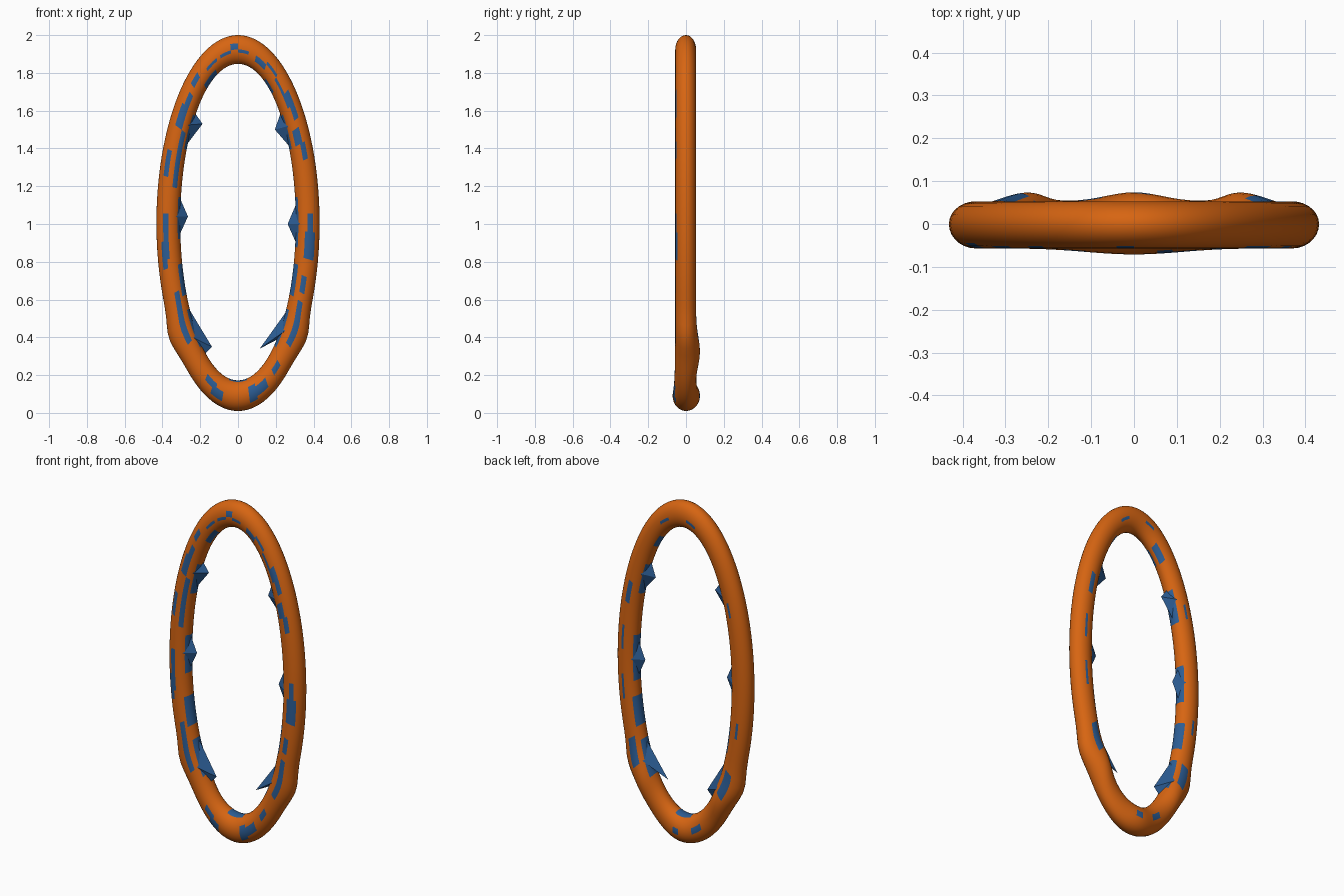
import bpy, bmesh
from math import sin, cos, radians, exp, pi

if "Cube" in bpy.data.objects:
    bpy.data.objects.remove(bpy.data.objects["Cube"])

NT, NP = 120, 28   # steps around the ring, sides of the tube


def material(name, rgb):
    m = bpy.data.materials.new(name)
    m.diffuse_color = (*rgb, 1)
    m.use_nodes = True
    m.node_tree.nodes["Principled BSDF"].inputs["Base Color"].default_value = m.diffuse_color
    return m


orange = material("orange", (0.68, 0.13, 0.006))
blue = material("blue", (0.025, 0.11, 0.30))


def bump(t, centre, width):
    d = (t - centre + 180) % 360 - 180
    return exp(-(d / width) ** 2)


def ring_point(t, phi):
    """Point on the tube: t around the ellipse (degrees), phi around the section."""
    a = radians(t)
    out_x, out_z = 0.432 * cos(a), 1.005 + 0.995 * sin(a)
    in_x, in_z = 0.306 * cos(a), 1.01 + 0.838 * sin(a)
    f = (1 + cos(phi)) / 2
    kink = 0.024 * (bump(t, 218, 7) + bump(t, 322, 7)) * f
    f_side = 1 if cos(a) > 0 else -1
    x = in_x + (out_x - in_x) * f + kink * f_side
    z = in_z + (out_z - in_z) * f
    if sin(phi) < 0:   # front half
        h = 0.057 + 0.014 * bump(t, 270, 24)
    else:              # back half, swelling in three places near the foot
        h = 0.053 + 0.021 * (bump(t, 228, 9) + bump(t, 312, 9) + bump(t, 270, 14))
    return (x, sin(phi) * h, z)


# Blue patches: start angle, end angle, radial low, radial high
front_patches = [
    (-13, -3, -.2, .6), (-3, 3, 0, .4), (20, 26, -.1, .5), (26, 32, -.4, .2),
    (35, 41, -.1, .4), (41, 47, -.3, .5), (48, 57, -.3, .1), (57, 66, -.1, .2),
    (66, 76, -.4, 0), (81, 90, -.2, .05), (90, 95, .05, .5), (97, 106, -.2, .1),
    (108, 117, -.3, 0), (122, 130, 0, .4), (132, 138, -.2, .2), (139, 147, -.2, .5),
    (147, 168, -.6, -.2), (157, 165, .3, .6), (178, 185, .1, .4), (187, 191, .1, .7),
    (192, 196, .3, .6), (205, 225, -.5, .1), (244, 252, -.3, .3), (250, 257, -.1, .6),
    (280, 286, -.4, .7), (286, 293, -.2, .4), (300, 306, -.2, .2), (314, 332, -.2, .2),
    (335, 342, -.2, .3)]
back_patches = [
    (22, 30, -.2, .2), (2, 11, -.1, .2), (-14, -6, -.1, .3), (-43, -31, -.5, .2),
    (147, 153, -.3, .1), (192, 199, -.1, .3), (213, 224, -.5, .2), (250, 257, -.3, .2),
    (270, 277, -.3, .2), (97, 104, -.2, .1), (68, 78, -.3, 0)]
inner_patches = [(t - 8, t + 8, -1.1, -.75) for t in (0, 35, 145, 178, 222, 318)]
inner_patches += [(55, 63, -1.1, -.8), (112, 124, -.95, -.6), (196, 206, -1, -.7),
                  (262, 280, -1.1, -.9), (334, 345, -1, -.7)]


def is_blue(t, phi):
    r = cos(phi)
    patches = inner_patches + (front_patches if sin(phi) < 0 else back_patches)
    return any((t - lo) % 360 < hi - lo and a < r < b for lo, hi, a, b in patches)


def finish(name, bm, mats):
    bmesh.ops.recalc_face_normals(bm, faces=bm.faces)
    me = bpy.data.meshes.new(name)
    bm.to_mesh(me)
    bm.free()
    for m in mats:
        me.materials.append(m)
    ob = bpy.data.objects.new(name, me)
    bpy.context.collection.objects.link(ob)
    return ob


# Oval ring
bm = bmesh.new()
dt, dp = 360 / NT, 2 * pi / NP
grid = [[bm.verts.new(ring_point(i * dt, j * dp)) for j in range(NP)] for i in range(NT)]
for i in range(NT):
    for j in range(NP):
        k, l = (i + 1) % NT, (j + 1) % NP
        f = bm.faces.new((grid[i][j], grid[k][j], grid[k][l], grid[i][l]))
        f.smooth = True
        f.material_index = int(is_blue((i + .5) * dt, (j + .5) * dp))
finish("oval_ring", bm, [orange, blue])

# Inner thorns: base start angle, base end angle, tip x, tip z
thorns = [(-7, 6, .263, 1.0), (29, 43, .195, 1.50), (312, 325, .115, .34),
          (137, 150, -.188, 1.53), (172, 184, -.265, 1.04), (214, 236, -.138, .35)]
bm = bmesh.new()
for t0, t1, tx, tz in thorns:
    tm = (t0 + t1) / 2
    base = [ring_point(t0, pi), ring_point(tm, pi * .72), ring_point(t1, pi), ring_point(tm, pi * 1.28)]
    vs = [bm.verts.new(p) for p in base]
    tip = bm.verts.new((tx, 0, tz))
    for n in range(4):
        bm.faces.new((vs[n], vs[(n + 1) % 4], tip))
    bm.faces.new(vs[::-1])
finish("inner_thorns", bm, [blue])
